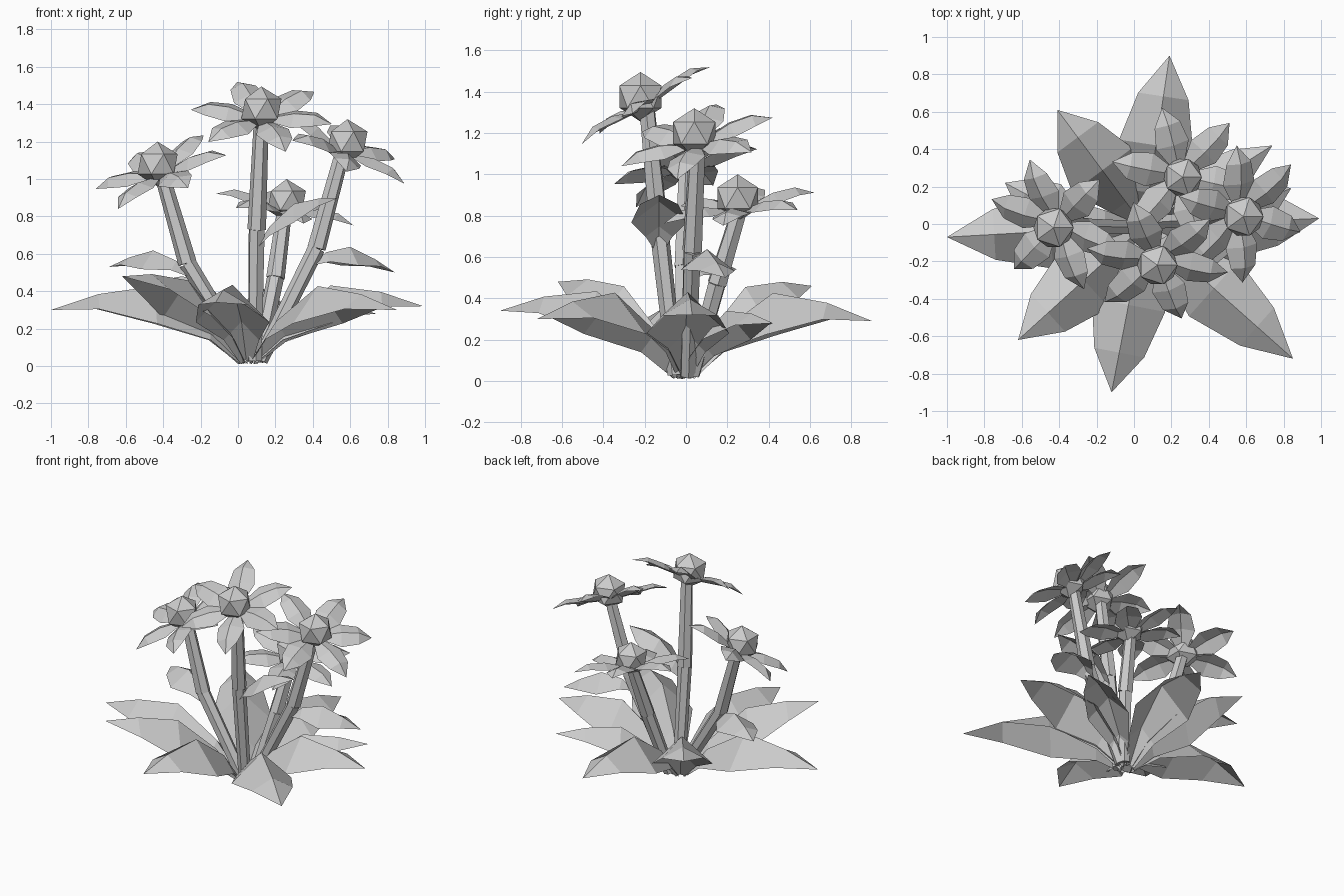
import bpy, math
from mathutils import Vector

if "Cube" in bpy.data.objects:
    bpy.data.objects.remove(bpy.data.objects["Cube"], do_unlink=True)

# Single plain colour
grey = bpy.data.materials.new("plain grey")
grey.use_nodes = True
grey.diffuse_color = (0.6, 0.6, 0.6, 1)
grey.node_tree.nodes["Principled BSDF"].inputs["Base Color"].default_value = (0.6, 0.6, 0.6, 1)


def make(name, verts, faces):
    mesh = bpy.data.meshes.new(name)
    mesh.from_pydata(verts, [], faces)
    mesh.materials.append(grey)
    obj = bpy.data.objects.new(name, mesh)
    bpy.context.collection.objects.link(obj)
    return obj


# Share of length, half width, arch height and fold depth along a blade
LEAF = [(0, .15, 0, .1), (.16, .48, .6, .5), (.45, 1, 1, 1), (.75, .68, .55, .4)]
PETAL = [(0, .35, 0, .2), (.38, 1, .9, 1), (.72, .78, 1, .8)]


def blade(name, root, tip, up, width, arch, fold, profile):
    """Pointed sheet with a raised midrib and folded sides."""
    root, tip, up = Vector(root), Vector(tip), Vector(up)
    side = (tip - root).cross(up).normalized()
    verts, faces = [], []
    for t, w, a, f in profile:
        mid = root.lerp(tip, t) + up * arch * a
        drop = up * fold * f
        verts += [mid - side * width * w - drop, mid, mid + side * width * w - drop]
    verts.append(tip)
    end = len(verts) - 1
    for i in range(0, end - 3, 3):
        for k in (i, i + 1):
            faces.append((k, k + 1, k + 4, k + 3))
    faces += [(end - 3, end - 2, end), (end - 2, end - 1, end)]
    return make(name, verts, faces)


def segment(name, a, b, r1, r2):
    """Six-sided stem piece between two points."""
    a, b = Vector(a), Vector(b)
    bpy.ops.mesh.primitive_cone_add(vertices=6, radius1=r1, radius2=r2, depth=(b - a).length,
                                    location=(a + b) / 2,
                                    rotation=(b - a).to_track_quat('Z', 'Y').to_euler())
    obj = bpy.context.object
    obj.name = name
    obj.data.materials.append(grey)


def flower(name, base, bend, head, lean, size, turn):
    """Bent stem, faceted centre and six petals facing along lean."""
    n = Vector(lean).normalized()
    c = Vector(head)
    segment(name + "_lower_stem", base, bend, .04, .046)
    segment(name + "_upper_stem", bend, c - n * .06, .05, .04)
    bpy.ops.mesh.primitive_ico_sphere_add(subdivisions=1, radius=size, location=c)
    bpy.context.object.name = name + "_centre"
    bpy.context.object.data.materials.append(grey)
    for i in range(6):
        a = math.radians(turn + 60 * i)
        d = Vector((math.cos(a), math.sin(a), 0))
        d = (d - n * d.dot(n)).normalized()
        blade(f"{name}_petal_{i + 1}", c + d * .05 - n * .05, c + d * .385 - n * .05,
              n, .092, .045, .035, PETAL)


# Flowers
flower("front_flower", (.09, -.05, .03), (.1, -.13, .73), (.125, -.22, 1.375), (0, -.6, 1), .12, 107)
flower("right_flower", (.05, -.02, .03), (-.27, -.01, .55), (-.43, -.02, 1.08), (-.42, -.42, 1), .12, 106)
flower("left_flower", (.12, .01, .03), (.42, .03, .63), (.585, .04, 1.2), (.47, -.3, 1), .12, 100)
flower("back_flower", (.11, .03, .03), (.2, .15, .47), (.26, .25, .885), (.2, -.15, 1), .115, 107)

# Ground leaves spreading from the base
ground_tips = [(.19, .9, .29), (-.41, .61, .46), (-1, -.07, .3), (-.62, -.62, .48),
               (-.12, -.9, .34), (.85, -.72, .3), (.99, .03, .32), (.74, .42, .28)]
for i, tip in enumerate(ground_tips):
    out = Vector((tip[0], tip[1], 0)).normalized() * .04
    size = .2 if i < 7 else .14
    blade(f"ground_leaf_{i + 1}", (.05 + out.x, out.y - .01, .03), tip,
          (0, 0, 1), size, (.36 - .28 * tip[2]) * size * 5, size, LEAF)

# Small leaves growing from the stem bends
stem_leaves = {"front_stem_leaf": ((.1, -.13, .64), (.54, -.13, .9)),
               "right_stem_leaf": ((-.26, -.01, .49), (-.69, .22, .53)),
               "left_stem_leaf": ((.4, .03, .55), (.84, .19, .5))}
for name, (root, tip) in stem_leaves.items():
    blade(name, root, tip, (0, 0, 1), .135, .11, .1, LEAF)
